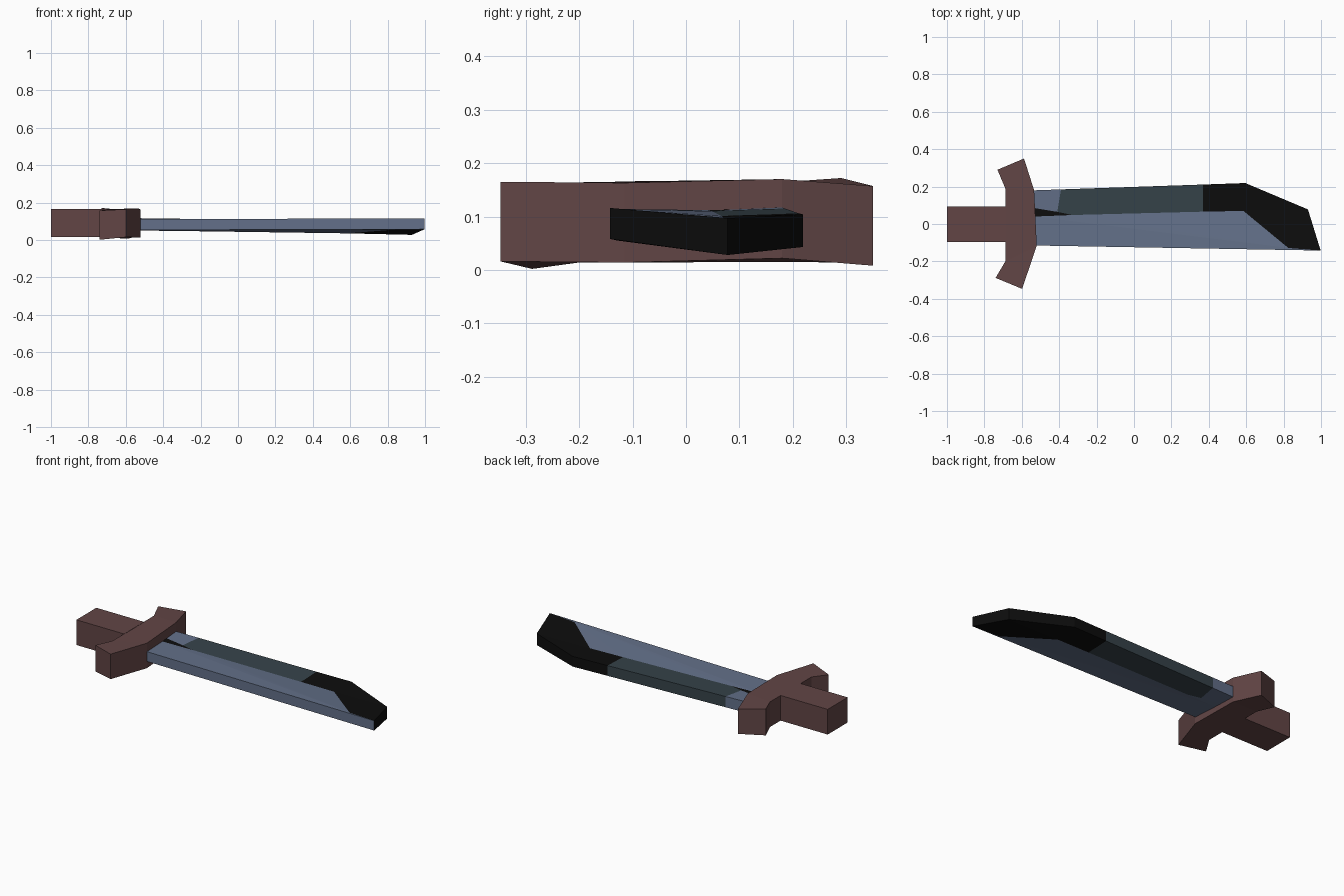
import bpy, bmesh

if "Cube" in bpy.data.objects:
    bpy.data.objects.remove(bpy.data.objects["Cube"])


def material(name, rgb):
    m = bpy.data.materials.new(name)
    m.diffuse_color = (*rgb, 1.0)
    m.use_nodes = True
    m.node_tree.nodes["Principled BSDF"].inputs["Base Color"].default_value = m.diffuse_color
    return m


brown = material("brown_grip", (0.122, 0.060, 0.060))
steel = material("blue_grey_steel", (0.125, 0.162, 0.250))
slate = material("dark_slate", (0.037, 0.056, 0.068))
black = material("black", (0.004, 0.004, 0.004))


def slab(name, pts, faces, mats, under=None):
    """Solid from a top-view point map {key: (x, y, z_low, z_high)}.
    faces: (keys, material index); 'under' overrides underside colours by face number.
    Open edges of the top are closed by walls in the colour of their face."""
    bm = bmesh.new()
    lo = {k: bm.verts.new((p[0], p[1], p[2])) for k, p in pts.items()}
    hi = {k: bm.verts.new((p[0], p[1], p[3])) for k, p in pts.items()}
    edges = {}
    for i, (keys, mi) in enumerate(faces):
        bm.faces.new([hi[k] for k in keys]).material_index = mi
        bm.faces.new([lo[k] for k in reversed(keys)]).material_index = (under or {}).get(i, mi)
        for a, b in zip(keys, keys[1:] + keys[:1]):
            edges[(a, b)] = mi
    for (a, b), mi in edges.items():
        if (b, a) not in edges:
            if (a, b) == ("E", "D"):
                mi = 0
            bm.faces.new([lo[a], lo[b], hi[b], hi[a]]).material_index = mi
    bmesh.ops.recalc_face_normals(bm, faces=bm.faces)
    me = bpy.data.meshes.new(name)
    bm.to_mesh(me)
    bm.free()
    for m in mats:
        me.materials.append(m)
    ob = bpy.data.objects.new(name, me)
    bpy.context.collection.objects.link(ob)
    return ob


# Handle: plain square bar
grip = {"a": (-1.0, -0.095, .016, .166), "b": (-0.685, -0.095, .016, .166),
        "c": (-0.685, 0.093, .016, .166), "d": (-1.0, 0.093, .016, .166)}
slab("handle", grip, [(list("abcd"), 0)], [brown])

# Crossguard: bent bar with swept-back, slightly twisted ends
guard = {"a": (-0.740, -0.288, .002, .158), "b": (-0.598, -0.347, .016, .165),
         "c": (-0.520, -0.115, .014, .163), "d": (-0.534, 0.180, .022, .170),
         "e": (-0.588, 0.350, .008, .157), "f": (-0.730, 0.290, .014, .172),
         "g": (-0.688, 0.190, .015, .165), "h": (-0.688, -0.200, .014, .164)}
slab("crossguard", guard,
     [(list("abch"), 0), (list("hcdg"), 0), (list("gdef"), 0)], [brown])

# Blade: steel cutting side, slate back, black tip
blade = {"A": (-0.535, 0.180, .052, .117), "A2": (-0.390, 0.185, .051, .115),
         "A3": (0.370, 0.211, .045, .106), "B": (0.595, 0.219, .043, .104),
         "C": (0.930, 0.078, .028, .097), "D": (0.998, -0.142, .058, .116),
         "D1": (0.825, -0.128, .055, .114), "E": (-0.522, -0.115, .054, .112),
         "R0": (-0.530, 0.040, .051, .112), "R1": (-0.330, 0.048, .049, .110),
         "R2": (0.370, 0.066, .039, .101), "R3": (0.585, 0.070, .036, .098),
         "T0": (-0.532, 0.085, .051, .113), "T1": (-0.410, 0.065, .050, .111)}
blade_faces = [
    (["E", "D", "D1", "R0"], 0), (["R0", "D1", "R1"], 0),
    (["R1", "D1", "R2"], 0), (["R2", "D1", "R3"], 0),
    (["R0", "R1", "T1", "T0"], 2),
    (["T0", "T1", "A2", "A"], 0),
    (["R1", "R2", "A3", "A2", "T1"], 1),
    (["R2", "R3", "B", "A3"], 2),
    (["R3", "C", "B"], 2), (["R3", "D1", "C"], 2), (["D1", "D", "C"], 2)]
slab("blade", blade, blade_faces, [steel, slate, black], under={4: 0})
